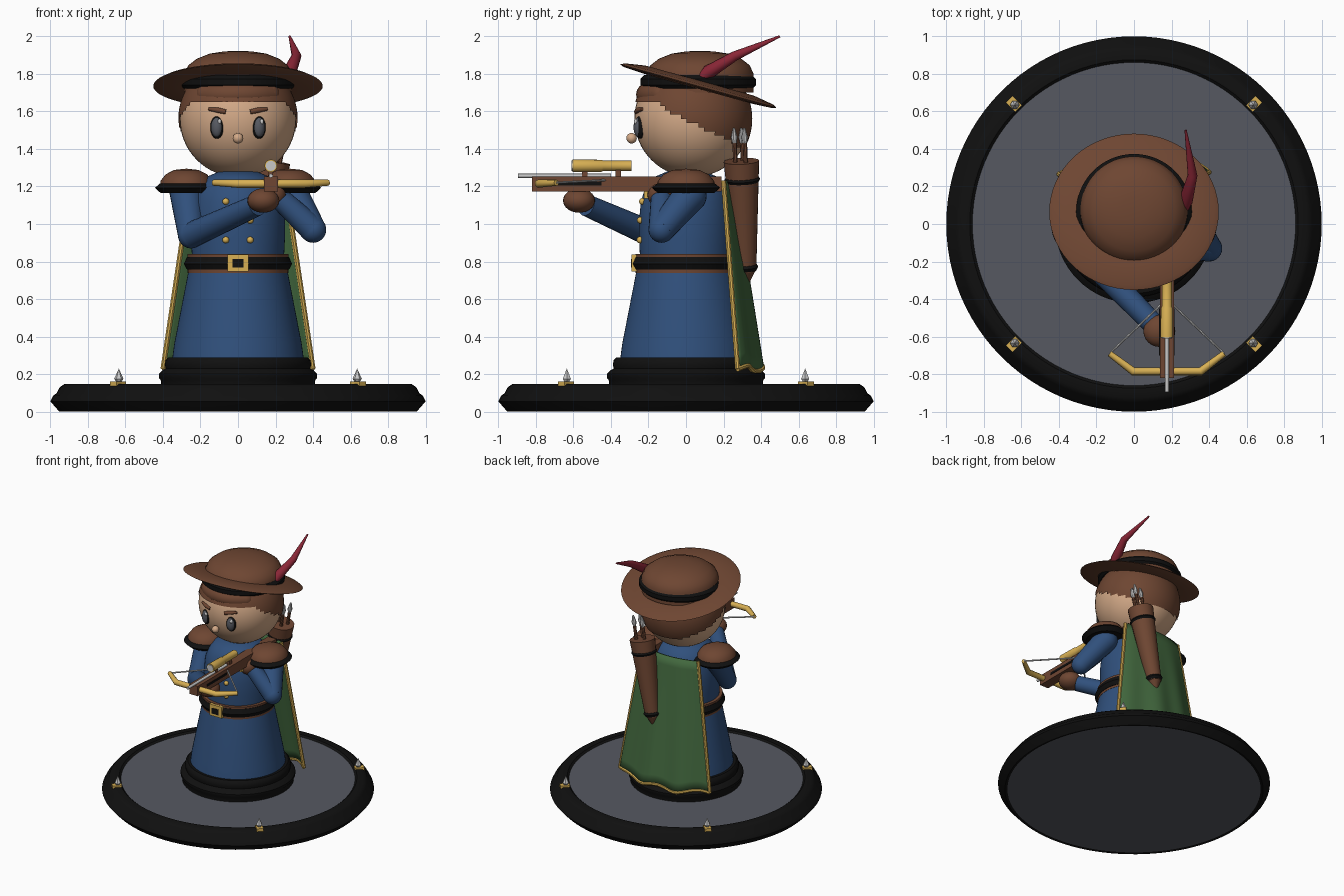
import bpy, bmesh, math
from mathutils import Vector, Matrix

if "Cube" in bpy.data.objects:
    bpy.data.objects.remove(bpy.data.objects["Cube"])


def material(name, r, g, b):
    m = bpy.data.materials.new(name)
    m.diffuse_color = [((c / 255 + 0.055) / 1.055) ** 2.4 if c > 10 else c / 255 / 12.92 for c in (r, g, b)] + [1]
    m.use_nodes = True
    m.node_tree.nodes["Principled BSDF"].inputs["Base Color"].default_value = m.diffuse_color
    return m


BROWN = material("leather brown", 110, 70, 50)
BLACK = material("black", 16, 16, 16)
BLUE = material("cloth blue", 48, 80, 124)
GREEN = material("cape green", 66, 104, 62)
GOLD = material("gold", 216, 176, 84)
SKIN = material("skin", 212, 170, 136)
SILVER = material("silver", 200, 200, 200)
RED = material("feather red", 138, 38, 54)
SLATE = material("slate grey", 86, 89, 97)


def finish(name, bm, mat, smooth=40):
    me = bpy.data.meshes.new(name)
    bmesh.ops.recalc_face_normals(bm, faces=bm.faces)
    bm.to_mesh(me)
    bm.free()
    ob = bpy.data.objects.new(name, me)
    bpy.context.collection.objects.link(ob)
    me.materials.append(mat)
    shade(ob, smooth)
    return ob


def shade(ob, angle=40):
    bpy.ops.object.select_all(action='DESELECT')
    ob.select_set(True)
    bpy.context.view_layer.objects.active = ob
    bpy.ops.object.shade_smooth_by_angle(angle=math.radians(angle))


def lathe(name, profile, mat, loc=(0, 0, 0), scale=(1, 1, 1), rot=(0, 0, 0), n=64):
    """Spin (radius, height) points round z."""
    bm = bmesh.new()
    vs = [bm.verts.new((r, 0, z)) for r, z in profile]
    es = [bm.edges.new(p) for p in zip(vs, vs[1:])]
    bmesh.ops.spin(bm, geom=vs + es, cent=(0, 0, 0), axis=(0, 0, 1), angle=2 * math.pi, steps=n, use_merge=True)
    bmesh.ops.remove_doubles(bm, verts=bm.verts, dist=1e-5)
    ob = finish(name, bm, mat)
    ob.location, ob.scale, ob.rotation_euler = loc, scale, rot
    return ob


def ball(name, loc, size, mat, rot=(0, 0, 0), n=24):
    bm = bmesh.new()
    bmesh.ops.create_uvsphere(bm, u_segments=n, v_segments=n * 2 // 3, radius=1)
    ob = finish(name, bm, mat)
    ob.location, ob.rotation_euler = loc, rot
    ob.scale = size if isinstance(size, tuple) else (size,) * 3
    return ob


def box(name, loc, size, mat, rot=(0, 0, 0)):
    bm = bmesh.new()
    bmesh.ops.create_cube(bm, size=1, matrix=Matrix.Diagonal((*size, 1)))
    ob = finish(name, bm, mat)
    ob.location, ob.rotation_euler = loc, rot
    return ob


def tube(name, pts, radii, mat, cyclic=False, res=4):
    """Round rod through points, with one radius or one per point."""
    cu = bpy.data.curves.new(name, 'CURVE')
    cu.dimensions, cu.bevel_depth, cu.bevel_resolution, cu.use_fill_caps = '3D', 1, res, True
    sp = cu.splines.new('POLY')
    sp.points.add(len(pts) - 1)
    for i, p in enumerate(pts):
        sp.points[i].co = (*p, 1)
        sp.points[i].radius = radii[i] if isinstance(radii, (list, tuple)) else radii
    sp.use_cyclic_u = cyclic
    ob = bpy.data.objects.new(name, cu)
    bpy.context.collection.objects.link(ob)
    bpy.ops.object.select_all(action='DESELECT')
    ob.select_set(True)
    bpy.context.view_layer.objects.active = ob
    bpy.ops.object.convert(target='MESH')
    ob = bpy.context.view_layer.objects.active
    ob.data.materials.clear()
    ob.data.materials.append(mat)
    shade(ob)
    return ob


# Round base with rim and corner studs
lathe("base_rim", [(0.95, 0), (0.965, 0.015), (1, 0.055), (0.985, 0.085), (0.965, 0.1), (0.95, 0.13),
                   (0.925, 0.147), (0.875, 0.147), (0.855, 0.13), (0.855, 0.05), (0.94, 0.0), (0.95, 0)], BLACK, n=96)
lathe("base_floor", [(0, 0.005), (0.945, 0.005), (0.9, 0.03), (0.865, 0.135), (0, 0.135)], SLATE, n=96)
for sx in (-1, 1):
    for sy in (-1, 1):
        a = math.atan2(sy, sx)
        box("stud_mount", (sx * .64, sy * .64, .145), (.07, .05, .03), GOLD, (0, 0, a))
        lathe("stud_gem", [(0, -.045), (.025, -.01), (0, .045)], SILVER, (sx * .635, sy * .635, .185), n=6)

# Plinth, skirt, belt and torso
lathe("plinth", [(0, .13), (.41, .13), (.41, .165), (.422, .18), (.422, .2), (.4, .222), (.385, .23),
                 (.39, .25), (.385, .275), (.37, .29), (0, .29)], BLACK)
lathe("skirt", [(.352, .27), (.34, .36), (.262, .76)], BLUE)
lathe("belt_trim", [(.2, .74), (.268, .74), (.27, .84), (.2, .84)], BROWN)
lathe("belt", [(.25, .757), (.272, .757), (.288, .788), (.272, .825), (.25, .825)], BLACK)
box("buckle", (0, -.275, .793), (.11, .03, .09), GOLD)
box("buckle_inset", (0, -.29, .79), (.06, .008, .045), BLACK)
lathe("torso", [(.245, .82), (.25, .92), (.25, 1.02), (.24, 1.12), (.215, 1.2), (.17, 1.25), (.1, 1.28), (0, 1.28)],
      BLUE)
for sx in (-1, 1):
    for z, y in ((.915, -.245), (1.02, -.243), (1.12, -.232)):
        ball("button", (sx * .065, y, z), .018, GOLD, n=12)

# Shoulder guards
for sx in (-1, 1):
    s = (.165 / .18, 1, 1)
    lathe("shoulder_guard", [(.155, 1.19), (.15, 1.23), (.12, 1.265), (.07, 1.288), (0, 1.295)], BROWN,
          (sx * .275, 0, 0), s, n=40)
    lathe("shoulder_rim", [(0, 1.165), (.15, 1.165), (.182, 1.193), (.155, 1.215), (0, 1.215)], BLACK,
          (sx * .275, 0, 0), s, n=40)

# Arms and gloves
for side, sh, el, ha, glove in (
        ("left", (-.275, 0, 1.17), (-.25, -.17, .94), (.1, -.53, 1.1), (.135, -.57, 1.125)),
        ("right", (.29, .02, 1.15), (.4, -.13, .97), (.23, -.13, 1.13), (.19, -.14, 1.155))):
    tube(side + "_upper_arm", [sh, el], [.09, .07], BLUE, res=8)
    ball(side + "_shoulder", sh, .09, BLUE)
    ball(side + "_elbow", el, .07, BLUE)
    tube(side + "_forearm", [el, ha], [.07, .058], BLUE, res=8)
    ball(side + "_glove", glove, (.085, .085, .065) if side == "left" else .065, BROWN)

# Head, face and nose
H, R = Vector((0, .035, 1.56)), .31
ball("head", H, R, SKIN, n=48)
ball("nose", (0, -.29, 1.457), .028, SKIN, n=16)
for sx in (-1, 1):
    yaw = (0, 0, sx * .38)
    ball("eye_rim", (sx * .112, -.245, 1.515), (.037, .026, .061), BLACK, yaw)
    ball("eye", (sx * .113, -.253, 1.515), (.03, .026, .052), SLATE, yaw)
    ball("eye_glint", (sx * .113 + .014, -.268, 1.545), (.01, .01, .014), SILVER, yaw, 12)
    tube("brow", [(sx * .065, -.264, 1.597), (sx * .11, -.255, 1.607), (sx * .155, -.232, 1.613)], [.013, .014, .009],
         BROWN)

# Hair cap cut along a slanting hairline, plus fringe
bm = bmesh.new()
bmesh.ops.create_uvsphere(bm, u_segments=64, v_segments=44, radius=R + .008, matrix=Matrix.Translation(H))


def above(c):
    return c.z > (1.62 - .5 * (c.y + .13) if c.y > -.13 else 1.64)


bmesh.ops.delete(bm, geom=[f for f in bm.faces if not above(f.calc_center_median())], context='FACES')
finish("hair", bm, BROWN)
arc = [(.225 * math.sin(a), .03 - .235 * math.cos(a), 1.69) for a in [(-.8 + .2 * i) for i in range(9)]]
tube("fringe", arc, .061, BROWN, res=6)
for p in (arc[0], arc[-1]):
    ball("fringe_end", p, .061, BROWN)

# Hat: tilted brim, level band, crown, feather
lathe("hat_brim", [(0, -.012), (.3, -.014), (.41, -.008), (.432, 0), (.41, .012), (.3, .03), (0, .03)], BROWN,
      (0, .065, 1.735), (1.045, 1, 1), (math.radians(-15.5), 0, 0))
lathe("hat_crown", [(.285, 1.7), (.285, 1.8), (.265, 1.845), (.22, 1.88), (.15, 1.908), (.07, 1.92), (0, 1.922)],
      BROWN, (0, .075, 0))
lathe("hat_band", [(.25, 1.722), (.29, 1.722), (.308, 1.74), (.308, 1.772), (.285, 1.795), (.25, 1.795)], BLACK,
      (0, .065, 0))
tube("feather", [(.265, .07, 1.765), (.275, .12, 1.81), (.312, .26, 1.895), (.275, .5, 2.0)],
     [.022, .037, .026, .006], RED)


# Cape sheet with trim following the same surface
def cape(u, t):
    y = .2 + .07 * t + (1 - u * u) * (.05 + .08 * t) + .012 * t * math.sin(9 * u)
    return Vector((u * (.25 + .15 * t), y, 1.23 - t + .015 * t * math.cos(8 * u)))


bm = bmesh.new()
N, M = 32, 14
g = [[bm.verts.new(cape(-1 + 2 * i / N, j / M)) for i in range(N + 1)] for j in range(M + 1)]
for j in range(M):
    for i in range(N):
        bm.faces.new((g[j][i], g[j][i + 1], g[j + 1][i + 1], g[j + 1][i]))
ob = finish("cape", bm, GREEN)
mod = ob.modifiers.new("thickness", 'SOLIDIFY')
mod.thickness, mod.offset = .014, 0
for s in (-1, 1):
    tube("cape_side_trim", [cape(s, j / M) for j in range(M + 1)], .014, GOLD, res=2)
tube("cape_hem_trim", [cape(-1 + 2 * i / N, 1) for i in range(N + 1)], .014, GOLD, res=2)

# Quiver with rings and three bolts
top, bot = Vector((.185, .295, 1.335)), Vector((.075, .32, .75))
axis = (bot - top).normalized()
tube("quiver", [top, bot], [.095, .055], BROWN, res=8)
tube("quiver_tip", [bot, bot + axis * .08], [.05, .008], BROWN, res=6)
for d, r in ((.1, .096), (.575, .066)):
    p = top + axis * d
    tube("quiver_ring", [p - axis * .02, p, p + axis * .02], [r - .012, r, r - .012], BLACK, res=8)
for dx, dy in ((-.035, .01), (.01, -.03), (.03, .025)):
    p = top + Vector((dx, dy, -.05))
    tube("spare_bolt", [p, p - axis * .15], .012, BROWN, res=2)
    tube("spare_bolt_head", [p - axis * .15, p - axis * .18, p - axis * .23], [.012, .018, .006], SILVER, res=2)

# Crossbow: stock, limbs, string, bolt and scope
X = .175
box("stock", (X, -.315, 1.213), (.075, 1.01, .08), BROWN)
for s in (-1, 1):
    box("stock_slot", (X + s * .038, -.575, 1.215), (.006, .25, .018), BLACK)
box("trigger", (X, -.2, 1.16), (.03, .05, .05), GOLD)
limb = [(X + dx, y, 1.215 + dz) for dx, y, dz in ((-.305, -.69, .005), (-.18, -.785, 0), (.18, -.785, 0),
                                                 (.305, -.69, .005))]
tube("bow_limbs", limb, [.016, .022, .022, .016], GOLD)
for p in (limb[0], limb[-1]):
    tube("bow_string", [p, (X, -.4, 1.235)], .006, SILVER, res=2)
tube("loaded_bolt", [(X, -.4, 1.257), (X, -.895, 1.257)], .011, SILVER)
tube("scope", [(X, -.29, 1.31), (X, -.44, 1.31), (X, -.45, 1.31), (X, -.605, 1.31)], [.027, .027, .032, .034], GOLD,
     res=6)
tube("scope_lens", [(X, -.604, 1.31), (X, -.609, 1.31)], .027, SILVER, res=6)
for y in (-.36, -.54):
    box("scope_mount", (X, y, 1.265), (.025, .03, .05), BROWN)
